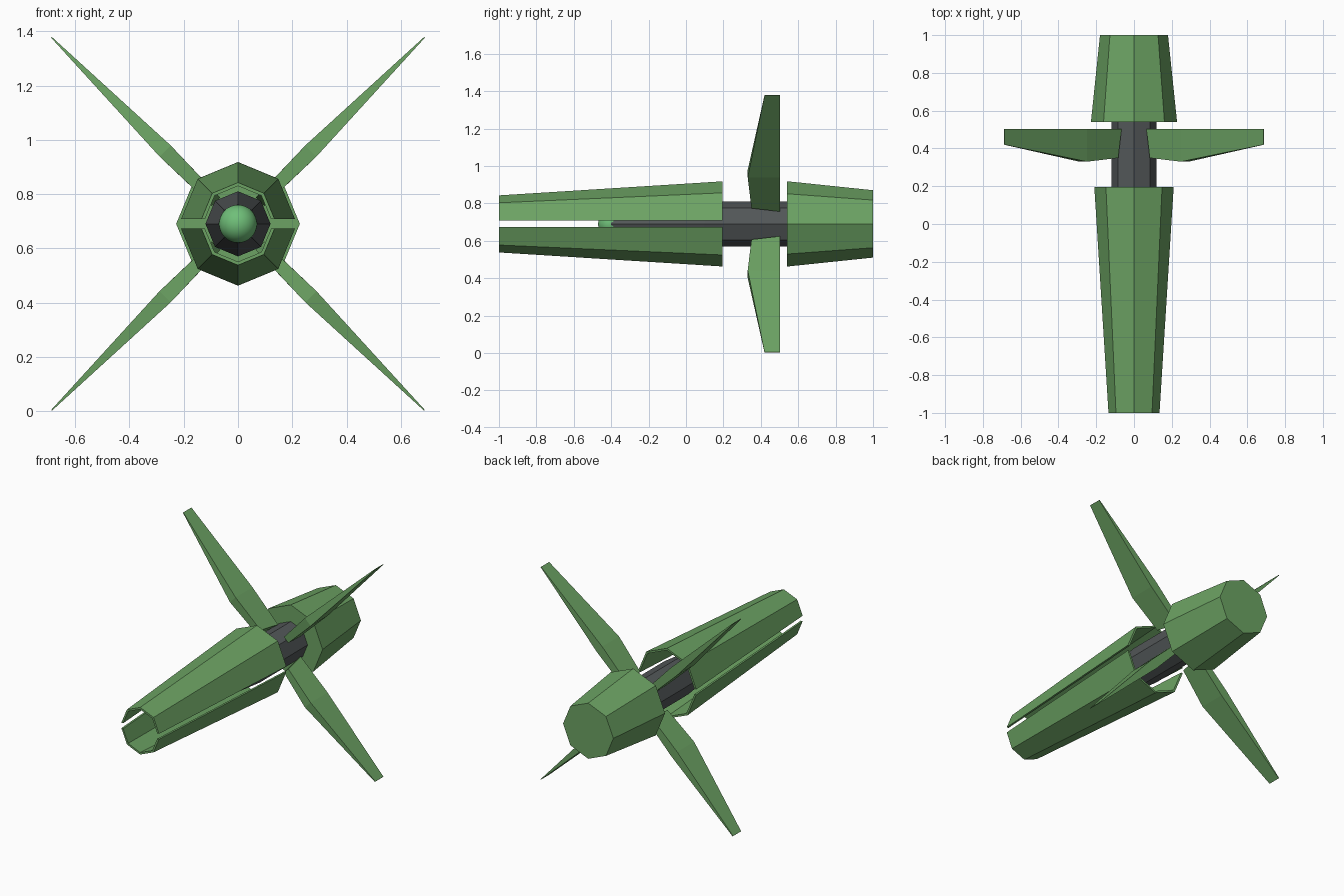
import bpy, bmesh, math
from mathutils import Vector

cube = bpy.data.objects.get("Cube")
if cube:
    bpy.data.objects.remove(cube, do_unlink=True)

AXIS_Z = 0.69


def material(name, rgb):
    m = bpy.data.materials.new(name)
    m.use_nodes = True
    col = (*rgb, 1.0)
    m.diffuse_color = col
    m.node_tree.nodes["Principled BSDF"].inputs["Base Color"].default_value = col
    return m


hull_green = material("hull green", (0.15, 0.365, 0.125))
bright_green = material("bright green", (0.16, 0.52, 0.19))
dark_grey = material("dark grey", (0.085, 0.095, 0.098))


def finish(bm, name, mat):
    bmesh.ops.recalc_face_normals(bm, faces=bm.faces)
    me = bpy.data.meshes.new(name)
    bm.to_mesh(me)
    bm.free()
    me.materials.append(mat)
    ob = bpy.data.objects.new(name, me)
    bpy.context.scene.collection.objects.link(ob)
    return ob


def loft(name, rings, mat):
    """Skin closed rings of points and cap both ends."""
    bm = bmesh.new()
    vr = [[bm.verts.new(p) for p in ring] for ring in rings]
    n = len(vr[0])
    for a, b in zip(vr, vr[1:]):
        for i in range(n):
            j = (i + 1) % n
            bm.faces.new((a[i], a[j], b[j], b[i]))
    bm.faces.new(vr[0])
    bm.faces.new(vr[-1])
    return finish(bm, name, mat)


def octagon(r, y):
    return [(r * math.cos(k * math.pi / 4), y, AXIS_Z + r * math.sin(k * math.pi / 4))
            for k in range(8)]


# Rear hull: closed tapered octagon
loft("rear_hull", [octagon(0.228, 0.54), octagon(0.18, 1.0)], hull_green)

# Central shaft, narrowing towards the front
loft("shaft", [octagon(0.072, -0.40), octagon(0.12, 0.10), octagon(0.12, 0.56)], dark_grey)


# Front shells: two hollow half octagons separated by a narrow slit
def half_ring(r, y, side, wall=0.013, gap=0.0175):
    def arc(radius):
        return [(radius * math.cos(k * math.pi / 4), y,
                 AXIS_Z + side * (gap + radius * math.sin(k * math.pi / 4))) for k in range(5)]
    return arc(r) + arc(r - wall)[::-1]


def shell(name, side):
    bm = bmesh.new()
    a = [bm.verts.new(p) for p in half_ring(0.135, -1.0, side)]
    b = [bm.verts.new(p) for p in half_ring(0.21, 0.195, side)]
    n = len(a)
    for i in range(n):
        j = (i + 1) % n
        bm.faces.new((a[i], a[j], b[j], b[i]))
    # End rims, one quad per wall segment
    for ring in (a, b):
        for i in range(4):
            bm.faces.new((ring[i], ring[i + 1], ring[n - 2 - i], ring[n - 1 - i]))
    finish(bm, name, hull_green)


shell("upper_front_shell", 1)
shell("lower_front_shell", -1)

# Glowing emitter ball on the shaft tip
bm = bmesh.new()
bmesh.ops.create_uvsphere(bm, u_segments=32, v_segments=16, radius=0.07)
bmesh.ops.translate(bm, verts=bm.verts, vec=(0, -0.40, AXIS_Z))
ball = finish(bm, "emitter_ball", bright_green)
for p in ball.data.polygons:
    p.use_smooth = True

# Four diagonal fins: (radius at front, radius at back, front y, thickness)
FIN_SECTIONS = [(0.140, 0.115, 0.35, 0.044),
                (0.380, 0.380, 0.33, 0.058),
                (0.972, 0.972, 0.42, 0.004)]
FIN_BACK = 0.503


def fin(name, sx, sz):
    out = Vector((sx, 0, sz)).normalized()
    across = Vector((sz, 0, -sx)).normalized()
    centre = Vector((0, 0, AXIS_Z))
    rings = []
    for rf, rb, y, t in FIN_SECTIONS:
        ring = []
        for r, yy, s in ((rf, y, -1), (rf, y, 1), (rb, FIN_BACK, 1), (rb, FIN_BACK, -1)):
            ring.append(centre + out * r + across * (s * t / 2) + Vector((0, yy, 0)))
        rings.append(ring)
    loft(name, rings, hull_green)


for sx, side in ((1, "left"), (-1, "right")):
    for sz, level in ((1, "upper"), (-1, "lower")):
        fin(f"{level}_{side}_fin", sx, sz)
